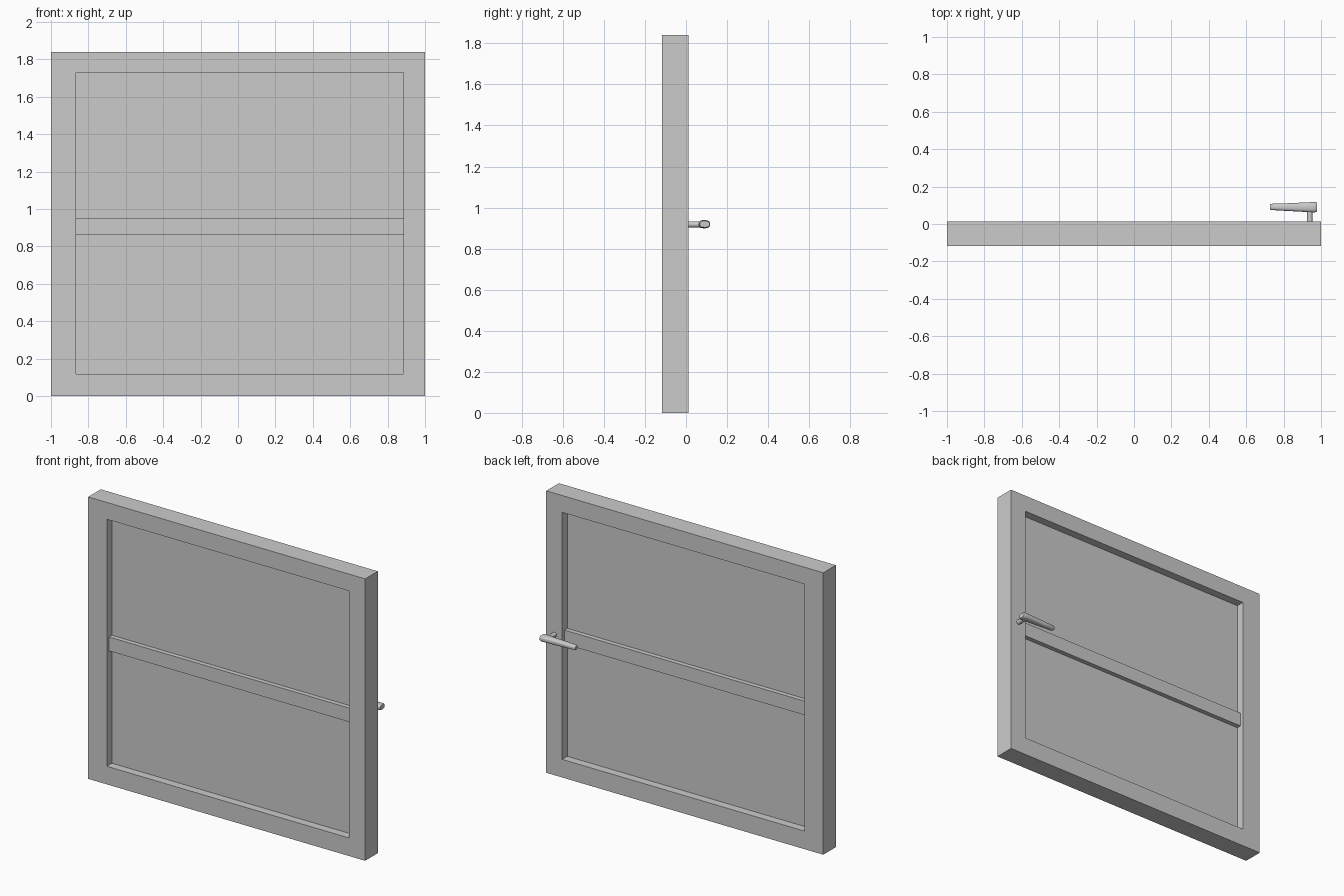
import bpy, bmesh
from math import cos, sin, pi, copysign

if "Cube" in bpy.data.objects:
    bpy.data.objects.remove(bpy.data.objects["Cube"])


def finish(bm, name, smooth=False):
    bmesh.ops.recalc_face_normals(bm, faces=bm.faces)
    mesh = bpy.data.meshes.new(name)
    bm.to_mesh(mesh)
    bm.free()
    ob = bpy.data.objects.new(name, mesh)
    bpy.context.collection.objects.link(ob)
    if smooth:
        bpy.context.view_layer.objects.active = ob
        ob.select_set(True)
        bpy.ops.object.shade_smooth_by_angle(angle=0.7)
        ob.select_set(False)
    return ob


def loft(name, rings, closed=False, smooth=False):
    """Bridge successive rings; cap the ends, or join last ring to first."""
    bm = bmesh.new()
    loops = [[bm.verts.new(p) for p in r] for r in rings]
    n = len(loops[0])
    pairs = list(zip(loops, loops[1:]))
    if closed:
        pairs.append((loops[-1], loops[0]))
    else:
        bm.faces.new(loops[0])
        bm.faces.new(loops[-1])
    for a, b in pairs:
        for i in range(n):
            j = (i + 1) % n
            bm.faces.new((a[i], a[j], b[j], b[i]))
    return finish(bm, name, smooth)


def rect(x0, x1, z0, z1, y):
    return [(x0, y, z0), (x1, y, z0), (x1, y, z1), (x0, y, z1)]


def oval(x, y0, y1, hz, n=24):
    """Rounded-rectangle section of the grip, in the y-z plane."""
    cy, hy = (y0 + y1) / 2, (y1 - y0) / 2
    pts = []
    for i in range(n):
        c, s = cos(2 * pi * i / n), sin(2 * pi * i / n)
        pts.append((x, cy + hy * copysign(abs(c) ** 0.75, c),
                    0.919 + hz * copysign(abs(s) ** 0.75, s)))
    return pts


FRONT, BACK = -0.117, 0.013
outer = (-1, 1, 0, 1.84)
inner = (-0.865, 0.885, 0.118, 1.73)

# Outer frame: rectangular ring
loft("window_frame", [rect(*outer, FRONT), rect(*outer, BACK),
                      rect(*inner, BACK), rect(*inner, FRONT)], closed=True)

# Recessed pane and the slightly set-back crossbar
loft("pane", [rect(*inner, -0.064), rect(*inner, -0.04)])
loft("crossbar", [rect(inner[0], inner[1], 0.862, 0.953, y) for y in (-0.094, -0.01)])

# Handle stem
loft("handle_stem", [[(0.94 + 0.015 * cos(2 * pi * i / 20), y,
                       0.918 + 0.015 * sin(2 * pi * i / 20)) for i in range(20)]
                     for y in (BACK - 0.005, 0.08)], smooth=True)

# Tapered handle grip with softened ends: x, y min, y max, half height
grip = [(0.726, 0.079, 0.105, 0.012), (0.732, 0.075, 0.108, 0.015),
        (0.80, 0.071, 0.110, 0.017), (0.89, 0.066, 0.114, 0.019),
        (0.955, 0.062, 0.117, 0.020), (0.971, 0.063, 0.117, 0.019),
        (0.979, 0.067, 0.114, 0.015)]
loft("handle_grip", [oval(*g) for g in grip], smooth=True)
